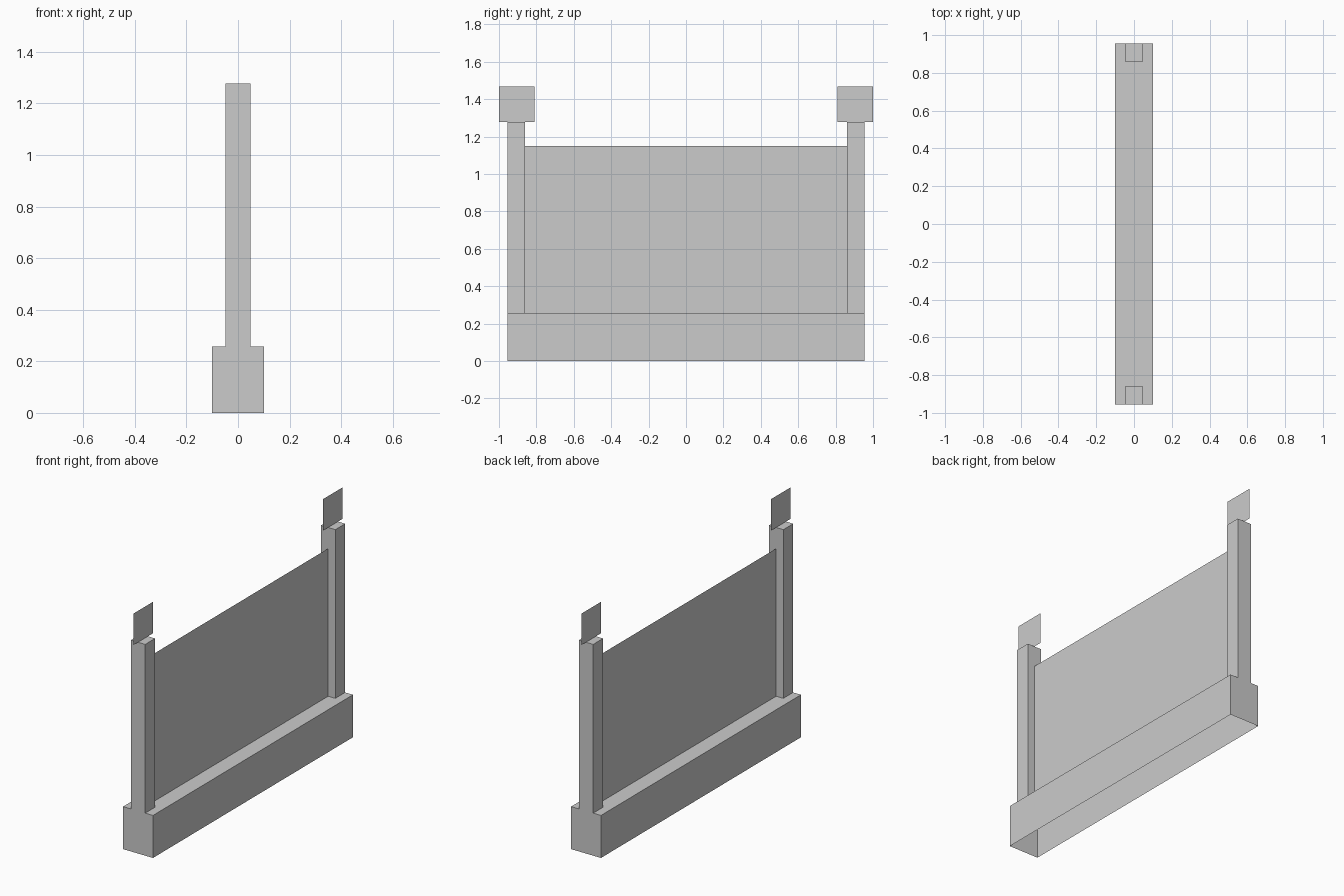
import bpy
import bmesh
from mathutils import Matrix, Vector

cube = bpy.data.objects.get("Cube")
if cube:
    bpy.data.objects.remove(cube, do_unlink=True)

grey = bpy.data.materials.new("plain grey")
grey.use_nodes = True
COLOUR = (0.6, 0.6, 0.6, 1)
grey.diffuse_color = COLOUR
grey.node_tree.nodes["Principled BSDF"].inputs["Base Color"].default_value = COLOUR


def finish(name, bm):
    mesh = bpy.data.meshes.new(name)
    bm.to_mesh(mesh)
    bm.free()
    mesh.materials.append(grey)
    obj = bpy.data.objects.new(name, mesh)
    bpy.context.collection.objects.link(obj)


def open_box(name, low, high):
    """Box without a bottom face."""
    low, high = Vector(low), Vector(high)
    bm = bmesh.new()
    bmesh.ops.create_cube(bm, size=1)
    bmesh.ops.scale(bm, vec=high - low, verts=bm.verts)
    bmesh.ops.translate(bm, vec=(low + high) / 2, verts=bm.verts)
    bottom = [f for f in bm.faces if f.normal.z < -0.5]
    bmesh.ops.delete(bm, geom=bottom, context='FACES')
    finish(name, bm)


def sheet(name, y0, y1, z0, z1):
    """Upright single-sided rectangle in the x = 0 plane."""
    bm = bmesh.new()
    corners = [(0, y0, z0), (0, y1, z0), (0, y1, z1), (0, y0, z1)]
    bm.faces.new([bm.verts.new(c) for c in corners])
    finish(name, bm)


BASE_TOP, POST_TOP = 0.257, 1.277
END, INNER = 0.955, 0.861

# Hollow plinth and the thin panel standing on it
open_box("base", (-0.1, -END, 0), (0.1, END, BASE_TOP))
sheet("panel", -INNER, INNER, BASE_TOP, 1.15)

# A post with a flat square plate above it at each end
for side, name in ((-1, "front"), (1, "back")):
    y0, y1 = sorted((side * INNER, side * END))
    open_box(name + "_post", (-0.048, y0, BASE_TOP), (0.048, y1, POST_TOP))
    y0, y1 = sorted((side * 0.81, side * 1.0))
    sheet(name + "_plate", y0, y1, POST_TOP, 1.467)
